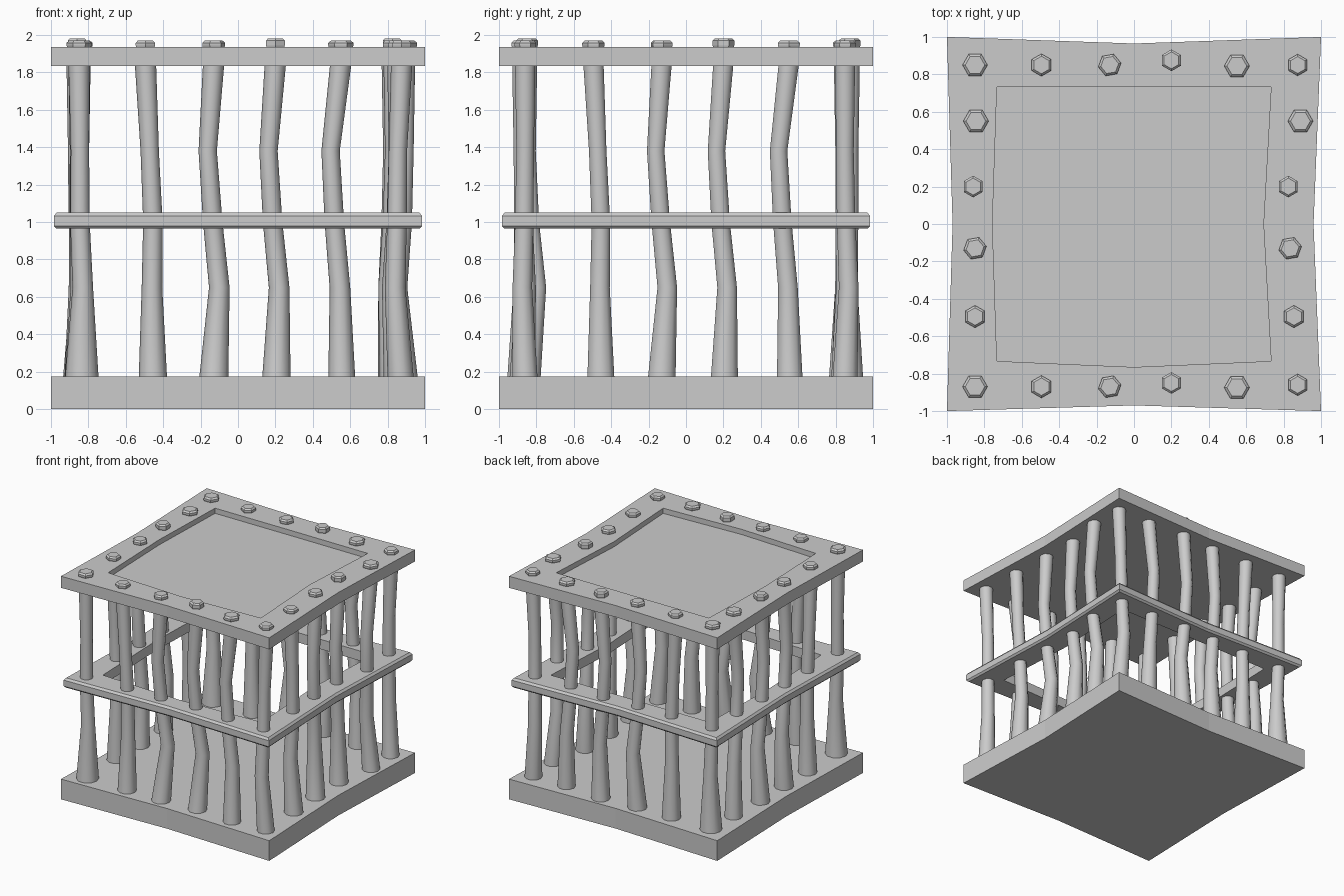
import bpy, bmesh, math
from mathutils import Vector

default = bpy.data.objects.get("Cube")
if default:
    bpy.data.objects.remove(default, do_unlink=True)

grey = bpy.data.materials.new("stone grey")
grey.use_nodes = True
COLOUR = (0.6, 0.6, 0.6, 1.0)
grey.diffuse_color = COLOUR
grey.node_tree.nodes["Principled BSDF"].inputs["Base Color"].default_value = COLOUR


def loft(name, loops, closed=False, smooth=False):
    """Skin a series of equal-length loops; cap the ends unless closed."""
    bm = bmesh.new()
    rings = [[bm.verts.new(p) for p in loop] for loop in loops]
    pairs = list(zip(rings, rings[1:]))
    if closed:
        pairs.append((rings[-1], rings[0]))
    for low, high in pairs:
        for i in range(len(low)):
            j = (i + 1) % len(low)
            bm.faces.new((low[i], low[j], high[j], high[i]))
    if not closed:
        bm.faces.new(rings[0][::-1])
        bm.faces.new(rings[-1])
    bmesh.ops.recalc_face_normals(bm, faces=bm.faces)
    mesh = bpy.data.meshes.new(name)
    bm.to_mesh(mesh)
    bm.free()
    mesh.materials.append(grey)
    obj = bpy.data.objects.new(name, mesh)
    bpy.context.collection.objects.link(obj)
    if smooth:
        bpy.ops.object.select_all(action='DESELECT')
        obj.select_set(True)
        bpy.context.view_layer.objects.active = obj
        bpy.ops.object.shade_smooth_by_angle(angle=math.radians(50))
    return obj


def outline(c, right, back, left, front, z):
    """Square with corners at c and bowed edge midpoints."""
    pts = [(c, -c), (right, 0), (c, c), (0, back),
           (-c, c), (-left, 0), (-c, -c), (0, -front)]
    return [(x, y, z) for x, y in pts]


def circle(x, y, z, r, sides, turn=0.0):
    return [(x + r * math.cos(turn + math.tau * i / sides),
             y + r * math.sin(turn + math.tau * i / sides), z) for i in range(sides)]


def rim(z, inset=0.0):
    return outline(1 - inset, 0.96 - inset, 0.965 - inset, 0.97 - inset, 0.97 - inset, z)


def hole(z, grow=0.0):
    return outline(0.733 + grow, 0.692 + grow, 0.735 + grow, 0.757 + grow, 0.765 + grow, z)


# Base, lid with sunken panel, and bevelled middle band
loft("base_slab", [rim(0), rim(0.175)])
loft("lid", [rim(1.835), rim(1.935), hole(1.935), hole(1.89)])
loft("middle_band", [hole(0.965, 0.03), rim(0.965, 0.03), rim(0.98, 0.015),
                     rim(1.032, 0.015), rim(1.05, 0.03), hole(1.05, 0.03)], closed=True)

# Bar shapes: sideways path at each height, base radius, bolt radius, bolt turn
HEIGHTS = (0.16, 0.65, 1.0, 1.38, 1.85)
SHAPES = [
    ((-0.835, -0.83, -0.845, -0.845, -0.85), 0.09, 0.067, 0),
    ((-0.455, -0.46, -0.455, -0.472, -0.495), 0.076, 0.06, 30),
    ((-0.13, -0.10, -0.135, -0.162, -0.13), 0.078, 0.062, 10),
    ((0.205, 0.22, 0.185, 0.163, 0.20), 0.076, 0.058, 30),
    ((0.555, 0.545, 0.515, 0.495, 0.55), 0.072, 0.068, 0),
    ((0.87, 0.84, 0.85, 0.855, 0.875), 0.07, 0.058, 30),
]


def bar(name, index, offset, bulge, place):
    path, base_radius, bolt_radius, turn = SHAPES[index]
    radii = (base_radius, 0.055, 0.052, 0.049, 0.057)
    depth = (offset, offset + bulge, offset + bulge * 0.3, offset, offset)
    loops = []
    for along, across, z, r in zip(path, depth, HEIGHTS, radii):
        x, y = place(along, across)
        loops.append(circle(x, y, z, r, 10))
    loft(name, loops, smooth=True)
    # Chamfered hexagonal bolt head above the bar
    x, y = place(path[-1], offset)
    top = 1.982 if index == 3 else 1.97
    head = [(1.93, 0.92), (1.945, 1.0), (top - 0.012, 1.0), (top, 0.78)]
    loft(name + "_bolt", [circle(x, y, z, bolt_radius * s, 6, math.radians(turn))
                          for z, s in head])


def lengthwise(along, across):
    return along, across


def sideways(along, across):
    return across, along


# Rows of bars: first shape index, offsets from the centre, bulge at the knee
ROWS = [
    ("front_bar", lengthwise, 0, (-0.87, -0.87, -0.87, -0.85, -0.875, -0.86),
     (0, 0.02, 0.05, 0.05, 0.02, -0.015)),
    ("back_bar", lengthwise, 0, (0.85, 0.85, 0.85, 0.875, 0.845, 0.85),
     (0, 0, 0.02, -0.01, 0.01, 0.02)),
    ("left_bar", sideways, 1, (0.855, 0.835, 0.825, 0.89), (-0.03, -0.03, -0.02, -0.04)),
    ("right_bar", sideways, 1, (-0.85, -0.85, -0.86, -0.845), (0.01, 0, 0.02, 0)),
]
for name, place, first, offsets, bulges in ROWS:
    for i, (offset, bulge) in enumerate(zip(offsets, bulges)):
        bar(f"{name}_{i + 1}", first + i, offset, bulge, place)
